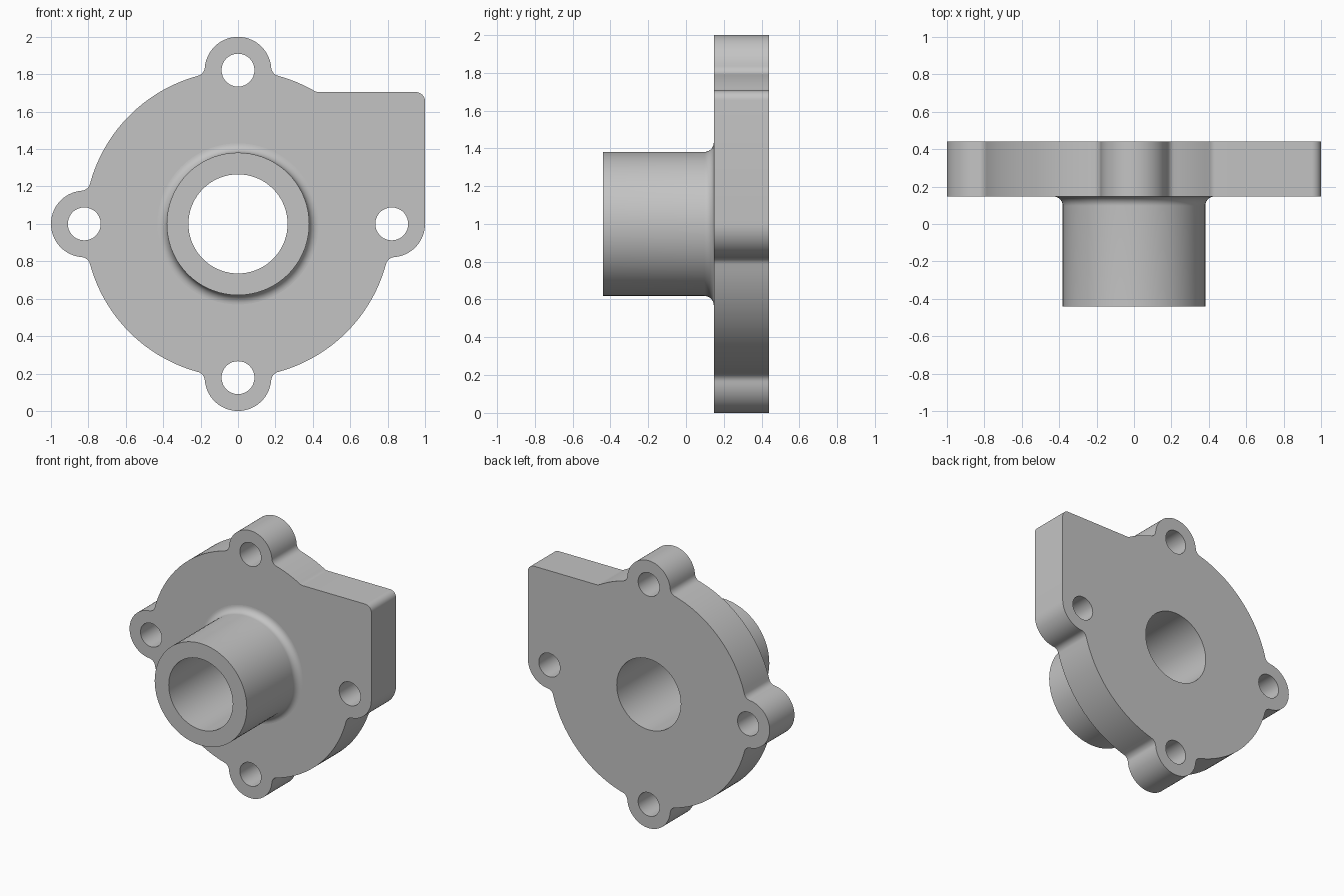
import bpy
import bmesh
from math import pi, sin, cos, acos, atan2, sqrt
from mathutils import Matrix

cube = bpy.data.objects.get("Cube")
if cube:
    bpy.data.objects.remove(cube)

# Main dimensions
DISC, LUG, LUG_AT, HOLE, BORE = 0.82, 0.178, 0.822, 0.088, 0.265
FILLET, SHOULDER = 0.05, 0.705
FRONT, BACK, BOSS_FRONT, BOSS = 0.147, 0.44, -0.44, 0.381

metal = bpy.data.materials.new("plain grey")
metal.use_nodes = True
grey = (0.55, 0.55, 0.55, 1)
metal.diffuse_color = grey
metal.node_tree.nodes["Principled BSDF"].inputs["Base Color"].default_value = grey


def arc(centre, radius, start, end, steps):
    return [(centre[0] + radius * cos(start + (end - start) * i / steps),
             centre[1] + radius * sin(start + (end - start) * i / steps))
            for i in range(steps + 1)]


def polar(radius, angle):
    return (radius * cos(angle), radius * sin(angle))


def finish(bm, name):
    bmesh.ops.remove_doubles(bm, verts=bm.verts, dist=0.0001)
    bmesh.ops.recalc_face_normals(bm, faces=bm.faces)
    mesh = bpy.data.meshes.new(name)
    bm.to_mesh(mesh)
    bm.free()
    mesh.materials.append(metal)
    obj = bpy.data.objects.new(name, mesh)
    bpy.context.collection.objects.link(obj)
    bpy.ops.object.select_all(action="DESELECT")
    obj.select_set(True)
    bpy.context.view_layer.objects.active = obj
    bpy.ops.object.shade_smooth_by_angle(angle=pi / 6)
    return obj


# Tangent angles where a rounded fillet joins disc and lug
reach = DISC + FILLET
spread = acos((reach**2 + LUG_AT**2 - (LUG + FILLET)**2) / (2 * reach * LUG_AT))
phi = atan2(-reach * sin(spread), reach * cos(spread) - LUG_AT)


def lug_entry(t):
    return arc(polar(reach, t - spread), FILLET, t + pi - spread, t + phi + pi, 8)


def lug_exit(t):
    return arc(polar(reach, t + spread), FILLET, t - phi - pi, t - pi + spread, 8)


# Plate outline: squared shoulder first, then counterclockwise round the disc
blend_z = SHOULDER + FILLET
blend_x = sqrt(reach**2 - blend_z**2)
blend_angle = atan2(blend_z, blend_x)
outline = arc((1 - FILLET, SHOULDER - FILLET), FILLET, 0, pi / 2, 8)
outline += arc((blend_x, blend_z), FILLET, -pi / 2, blend_angle - pi, 6)
outline += arc((0, 0), DISC, blend_angle, pi / 2 - spread, 8)
for k in (1, 2, 3):
    t = k * pi / 2
    outline += lug_entry(t)
    outline += arc(polar(LUG_AT, t), LUG, t + phi, t - phi, 28)
    outline += lug_exit(t)
    outline += arc((0, 0), DISC, t + spread, t + pi / 2 - spread, 28)
outline += lug_entry(0)
outline += arc((LUG_AT, 0), LUG, phi, 0, 14)

# Flange plate with bolt holes and central bore
loops = [outline, arc((0, 0), BORE, 0, 2 * pi, 72)]
loops += [arc(polar(LUG_AT, k * pi / 2), HOLE, 0, 2 * pi, 36) for k in range(4)]
bm = bmesh.new()
for loop in loops:
    verts = [bm.verts.new((x, FRONT, z + 1)) for x, z in loop]
    for i, v in enumerate(verts):
        bm.edges.new((v, verts[i - 1]))
bmesh.ops.remove_doubles(bm, verts=bm.verts, dist=0.0001)
bmesh.ops.triangle_fill(bm, edges=bm.edges, use_beauty=True, normal=(0, -1, 0))
result = bmesh.ops.extrude_face_region(bm, geom=bm.faces[:], use_keep_orig=True)
moved = [g for g in result["geom"] if isinstance(g, bmesh.types.BMVert)]
bmesh.ops.translate(bm, verts=moved, vec=(0, BACK - FRONT, 0))
finish(bm, "flange_plate")

# Tubular boss, revolved with a flared root where it meets the plate
profile = [(BORE, FRONT), (BORE, BOSS_FRONT), (BOSS, BOSS_FRONT)]
profile += arc((BOSS + FILLET, FRONT - FILLET), FILLET, pi, pi / 2, 10)
bm = bmesh.new()
verts = [bm.verts.new((r, y, 0)) for r, y in profile]
edges = [bm.edges.new(pair) for pair in zip(verts, verts[1:])]
bmesh.ops.spin(bm, geom=verts + edges, cent=(0, 0, 0), axis=(0, 1, 0),
               angle=2 * pi, steps=72, use_merge=True)
bmesh.ops.transform(bm, matrix=Matrix.Translation((0, 0, 1)), verts=bm.verts)
finish(bm, "boss_tube")
